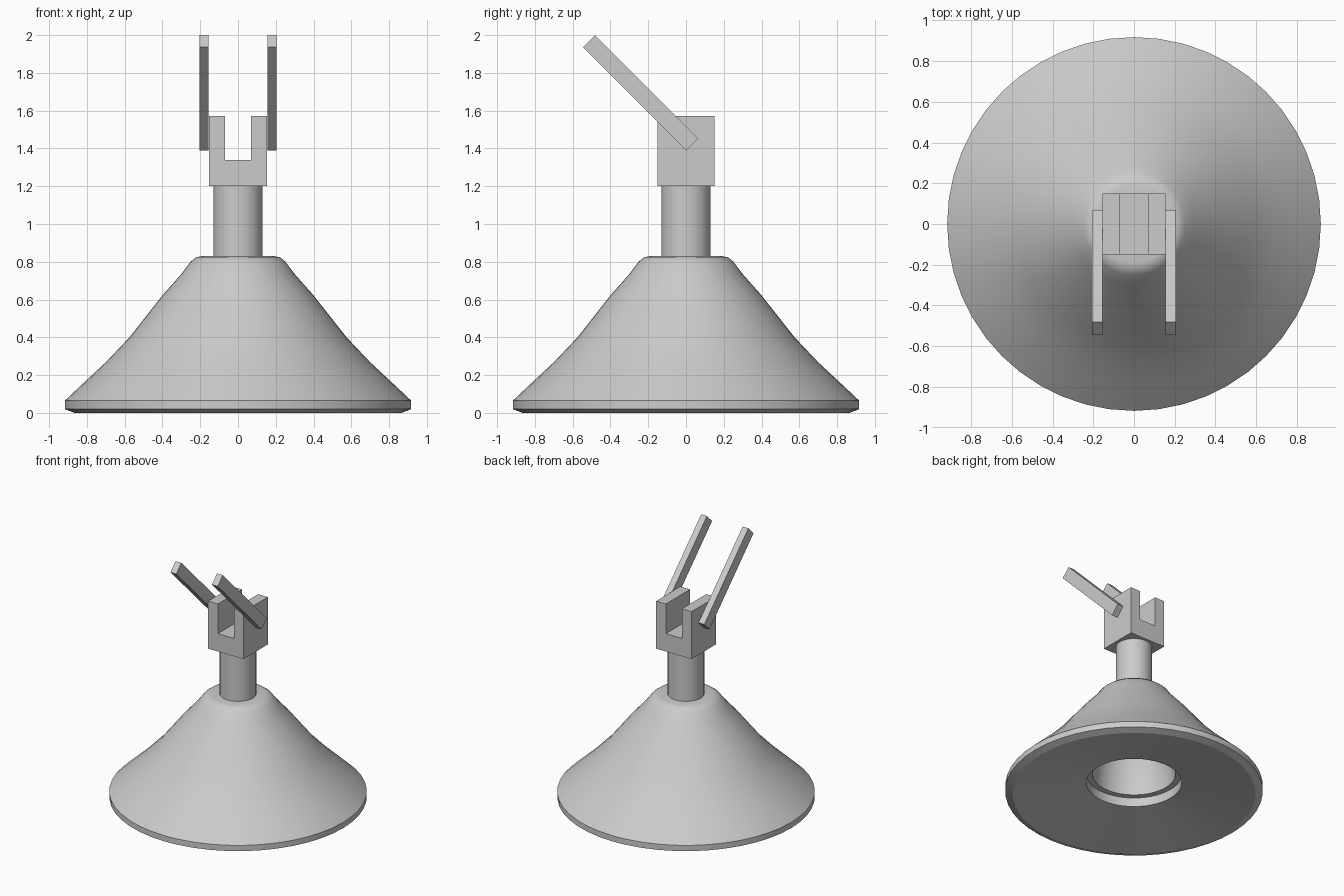
import bpy, bmesh, math
from mathutils import Matrix

if "Cube" in bpy.data.objects:
    bpy.data.objects.remove(bpy.data.objects["Cube"])

grey = bpy.data.materials.new("plain_grey")
grey.diffuse_color = (0.6, 0.6, 0.6, 1)
grey.use_nodes = True
grey.node_tree.nodes["Principled BSDF"].inputs["Base Color"].default_value = grey.diffuse_color


def add_object(name, bm, smooth=False):
    bmesh.ops.recalc_face_normals(bm, faces=bm.faces[:])
    mesh = bpy.data.meshes.new(name)
    bm.to_mesh(mesh)
    bm.free()
    obj = bpy.data.objects.new(name, mesh)
    bpy.context.collection.objects.link(obj)
    mesh.materials.append(grey)
    if smooth:
        bpy.ops.object.select_all(action='DESELECT')
        obj.select_set(True)
        bpy.context.view_layer.objects.active = obj
        bpy.ops.object.shade_smooth_by_angle(angle=math.radians(30))
    return obj


def lathe(name, profile, sides):
    """Revolve an (radius, height) profile that starts and ends on the axis."""
    bm = bmesh.new()
    verts = [bm.verts.new((r, 0, z)) for r, z in profile]
    edges = [bm.edges.new(pair) for pair in zip(verts, verts[1:])]
    bmesh.ops.spin(bm, geom=verts + edges, cent=(0, 0, 0), axis=(0, 0, 1),
                   angle=math.tau, steps=sides, use_duplicate=False)
    bmesh.ops.remove_doubles(bm, verts=bm.verts[:], dist=0.0005)
    return add_object(name, bm, True)


# Flared cup: outer skin, rim, sloping underside and stepped central cavity
lathe("flared_cup", [
    (0, 0.83), (0.19, 0.83), (0.22, 0.825), (0.25, 0.802), (0.30, 0.735),
    (0.40, 0.622), (0.575, 0.40), (0.70, 0.268), (0.80, 0.175), (0.917, 0.065),
    (0.917, 0.02), (0.865, 0.0),
    (0.34, 0.09), (0.34, 0.16), (0.295, 0.16), (0.27, 0.42), (0.20, 0.53),
    (0, 0.56)], 48)

# Neck post
lathe("neck_post", [(0, 0.80), (0.13, 0.80), (0.13, 1.2), (0, 1.2)], 40)

# Forked block: U-shaped section extruded front to back
bm = bmesh.new()
half = [(0.07, 1.34), (0.07, 1.573), (0.154, 1.573), (0.154, 1.2)]
outline = half + [(-x, z) for x, z in reversed(half)]
face = bm.faces.new([bm.verts.new((x, -0.15, z)) for x, z in outline])
result = bmesh.ops.extrude_face_region(bm, geom=[face])
bmesh.ops.translate(bm, vec=(0, 0.30, 0),
                    verts=[v for v in result["geom"] if isinstance(v, bmesh.types.BMVert)])
add_object("forked_block", bm)

# Pair of tilted arms
for side, label in ((-1, "left"), (1, "right")):
    bm = bmesh.new()
    place = (Matrix.Translation((side * 0.18, -0.24, 1.695))
             @ Matrix.Rotation(math.radians(45), 4, 'X')
             @ Matrix.Diagonal((0.05, 0.09, 0.773, 1)))
    bmesh.ops.create_cube(bm, size=1, matrix=place)
    add_object(label + "_arm", bm)
